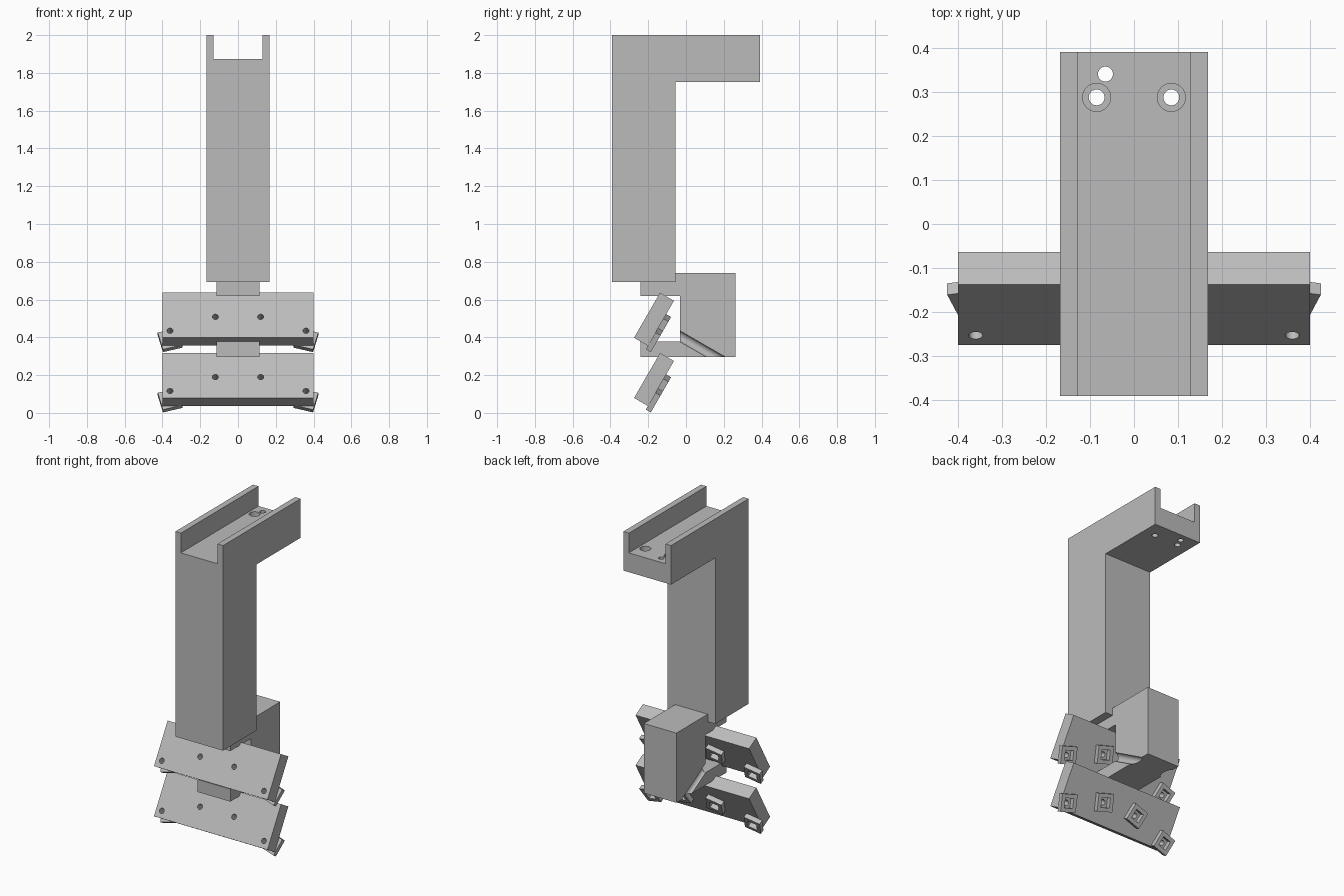
import bpy
import bmesh
from math import radians
from mathutils import Matrix, Vector

cube = bpy.data.objects.get("Cube")
if cube:
    bpy.data.objects.remove(cube, do_unlink=True)

grey = bpy.data.materials.new("plain grey")
grey.use_nodes = True
COLOUR = (0.5, 0.5, 0.5, 1)
grey.diffuse_color = COLOUR
grey.node_tree.nodes["Principled BSDF"].inputs["Base Color"].default_value = COLOUR


def finish(name, bm, matrix=Matrix()):
    bmesh.ops.recalc_face_normals(bm, faces=bm.faces)
    mesh = bpy.data.meshes.new(name)
    bm.to_mesh(mesh)
    bm.free()
    mesh.transform(matrix)
    mesh.materials.append(grey)
    obj = bpy.data.objects.new(name, mesh)
    bpy.context.scene.collection.objects.link(obj)
    return obj


def box(name, low, high, matrix=Matrix()):
    low, high = Vector(low), Vector(high)
    bm = bmesh.new()
    bmesh.ops.create_cube(bm, size=1)
    for v in bm.verts:
        v.co = (low + high) / 2 + v.co * (high - low)
    return finish(name, bm, matrix)


def rod(x, y, bottom, top, radius, matrix=Matrix()):
    """Round cutter along the local z axis."""
    bm = bmesh.new()
    bmesh.ops.create_cone(bm, cap_ends=True, segments=32, radius1=radius,
                          radius2=radius, depth=top - bottom)
    place = Matrix.Translation((x, y, (bottom + top) / 2))
    return finish("cutter", bm, matrix @ place)


def extrude_profile(name, points, half_width):
    """Extrude a y-z profile evenly to both sides."""
    bm = bmesh.new()
    face = bm.faces.new([bm.verts.new((-half_width, y, z)) for y, z in points])
    moved = bmesh.ops.extrude_face_region(bm, geom=[face])["geom"]
    verts = [g for g in moved if isinstance(g, bmesh.types.BMVert)]
    bmesh.ops.translate(bm, vec=(2 * half_width, 0, 0), verts=verts)
    return finish(name, bm)


def cut(obj, cutters):
    """Subtract the cutters, keep the result and discard them."""
    for cutter in cutters:
        cutter.hide_render = True
        mod = obj.modifiers.new("cut", "BOOLEAN")
        mod.operation = "DIFFERENCE"
        mod.solver = "EXACT"
        mod.object = cutter
    graph = bpy.context.evaluated_depsgraph_get()
    mesh = bpy.data.meshes.new_from_object(obj.evaluated_get(graph))
    obj.modifiers.clear()
    obj.data = mesh
    for cutter in cutters:
        bpy.data.objects.remove(cutter, do_unlink=True)


# Hanger arm: upright column with a channelled top and mounting holes
arm = extrude_profile("hanger_arm", [
    (-0.391, 0.693), (-0.055, 0.693), (-0.055, 1.751),
    (0.391, 1.751), (0.391, 2.0), (-0.391, 2.0)], 0.168)
cutters = [box("cutter", (-0.129, -0.5, 1.874), (0.129, 0.5, 2.1))]
for x in (-0.085, 0.085):
    cutters.append(rod(x, 0.288, 1.7, 1.95, 0.018))
    cutters.append(rod(x, 0.288, 1.83, 1.95, 0.032))
cutters.append(rod(-0.065, 0.341, 1.7, 1.95, 0.017))
cut(arm, cutters)

# Tilted frame shared by each bar: local z points out of its front
TILT = Matrix.Rotation(radians(60), 4, "X")


def bar_frame(z):
    return Matrix.Translation((0, -0.275, z)) @ TILT


UPPER, LOWER = bar_frame(0.398), bar_frame(0.079)
SCREWS = [(-0.36, 0.043), (-0.12, 0.128), (0.12, 0.128), (0.36, 0.043)]

# Rear mount: C-shaped block with two tabs and screwdriver grooves
mount = extrude_profile("rear_mount", [
    (-0.242, 0.619), (-0.242, 0.693), (-0.055, 0.693), (-0.055, 0.741),
    (0.261, 0.741), (0.261, 0.297), (-0.242, 0.297), (-0.242, 0.377),
    (-0.031, 0.377), (-0.031, 0.619)], 0.115)
cut(mount, [rod(x, 0.128, -0.8, -0.1, 0.026, UPPER) for x in (-0.12, 0.12)])

# Two tilted bars with screw holes and square nut holders behind
for label, frame in (("upper", UPPER), ("lower", LOWER)):
    bar = box(label + "_bar", (-0.4, 0, -0.085), (0.4, 0.275, 0), frame)
    cut(bar, [rod(x, s, -0.2, 0.1, 0.016, frame) for x, s in SCREWS])
    for number, (x, s) in enumerate(SCREWS, 1):
        turn = Matrix.Rotation(radians(15 if x < 0 else -15), 4, "Z")
        local = frame @ Matrix.Translation((x, s, 0)) @ turn
        holder = box(f"{label}_nut_holder_{number}", (-0.053, -0.053, -0.115),
                     (0.053, 0.053, -0.085), local)
        cut(holder, [box("cutter", (-0.029, -0.029, -0.2),
                         (0.029, 0.029, 0), local)])
